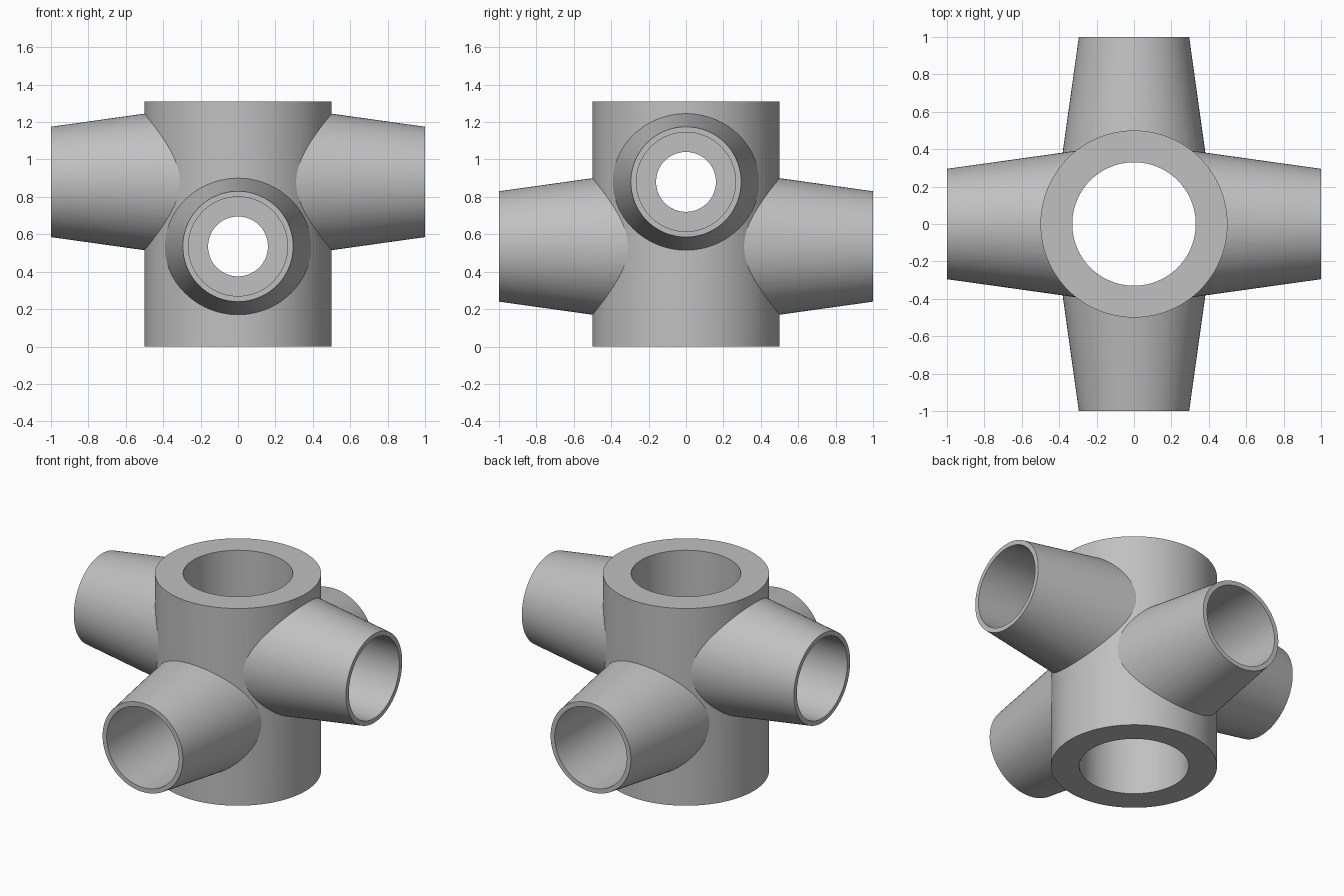
import bpy
import math
from mathutils import Matrix, Vector

cube = bpy.data.objects.get("Cube")
if cube:
    bpy.data.objects.remove(cube, do_unlink=True)

HEIGHT, HUB_R, HUB_BORE = 1.31, 0.5, 0.33
TIP_R, SLOPE = 0.295, 0.14
SOCKET_R, SOCKET_END, PORT_R = 0.265, 0.41, 0.16
X_LEVEL, Y_LEVEL = 0.88, 0.535
SIDES = 96

grey = bpy.data.materials.new("plain grey")
grey.use_nodes = True
colour = (0.53, 0.53, 0.53, 1)
grey.diffuse_color = colour
grey.node_tree.nodes["Principled BSDF"].inputs["Base Color"].default_value = colour


def tube(name, start, end, r1, r2):
    """Solid round bar or cone running from start to end."""
    start, end = Vector(start), Vector(end)
    axis = end - start
    bpy.ops.mesh.primitive_cone_add(vertices=SIDES, radius1=r1, radius2=r2,
                                    depth=axis.length)
    ob = bpy.context.object
    ob.name = name
    turn = axis.to_track_quat('Z', 'Y').to_matrix().to_4x4()
    ob.data.transform(Matrix.Translation((start + end) / 2) @ turn)
    ob.data.materials.append(grey)
    return ob


def combine(body, tool, operation):
    """Apply a boolean to the body and discard the tool."""
    tool.hide_render = True
    mod = body.modifiers.new(tool.name, 'BOOLEAN')
    mod.operation, mod.solver, mod.object = operation, 'EXACT', tool
    bpy.ops.object.select_all(action='DESELECT')
    body.select_set(True)
    bpy.context.view_layer.objects.active = body
    bpy.ops.object.modifier_apply(modifier=mod.name)
    bpy.data.objects.remove(tool, do_unlink=True)


# Upright hub
fitting = tube("four_way_pipe_fitting", (0, 0, 0), (0, 0, HEIGHT), HUB_R, HUB_R)

# Tapered arms: one pair high along x, one pair low along y
arms = [(Vector((s, 0, 0)), X_LEVEL) for s in (-1, 1)]
arms += [(Vector((0, s, 0)), Y_LEVEL) for s in (-1, 1)]
ROOT = 0.2
for way, level in arms:
    lift = Vector((0, 0, level))
    arm = tube("arm", way * ROOT + lift, way + lift,
               TIP_R + SLOPE * (1 - ROOT), TIP_R)
    combine(fitting, arm, 'UNION')

# Main bore through the hub
combine(fitting, tube("hub_bore", (0, 0, -0.1), (0, 0, HEIGHT + 0.1),
                      HUB_BORE, HUB_BORE), 'DIFFERENCE')

# Stepped sockets: wide bore to a shoulder, then a narrow port into the hub
for way, level in arms:
    lift = Vector((0, 0, level))
    combine(fitting, tube("socket", way * SOCKET_END + lift, way * 1.1 + lift,
                          SOCKET_R, SOCKET_R), 'DIFFERENCE')
    combine(fitting, tube("port", way * 0.1 + lift, way * 0.6 + lift,
                          PORT_R, PORT_R), 'DIFFERENCE')

# Smooth round walls, crisp rims and seams
fitting.select_set(True)
bpy.context.view_layer.objects.active = fitting
bpy.ops.object.shade_smooth_by_angle(angle=math.radians(25))
